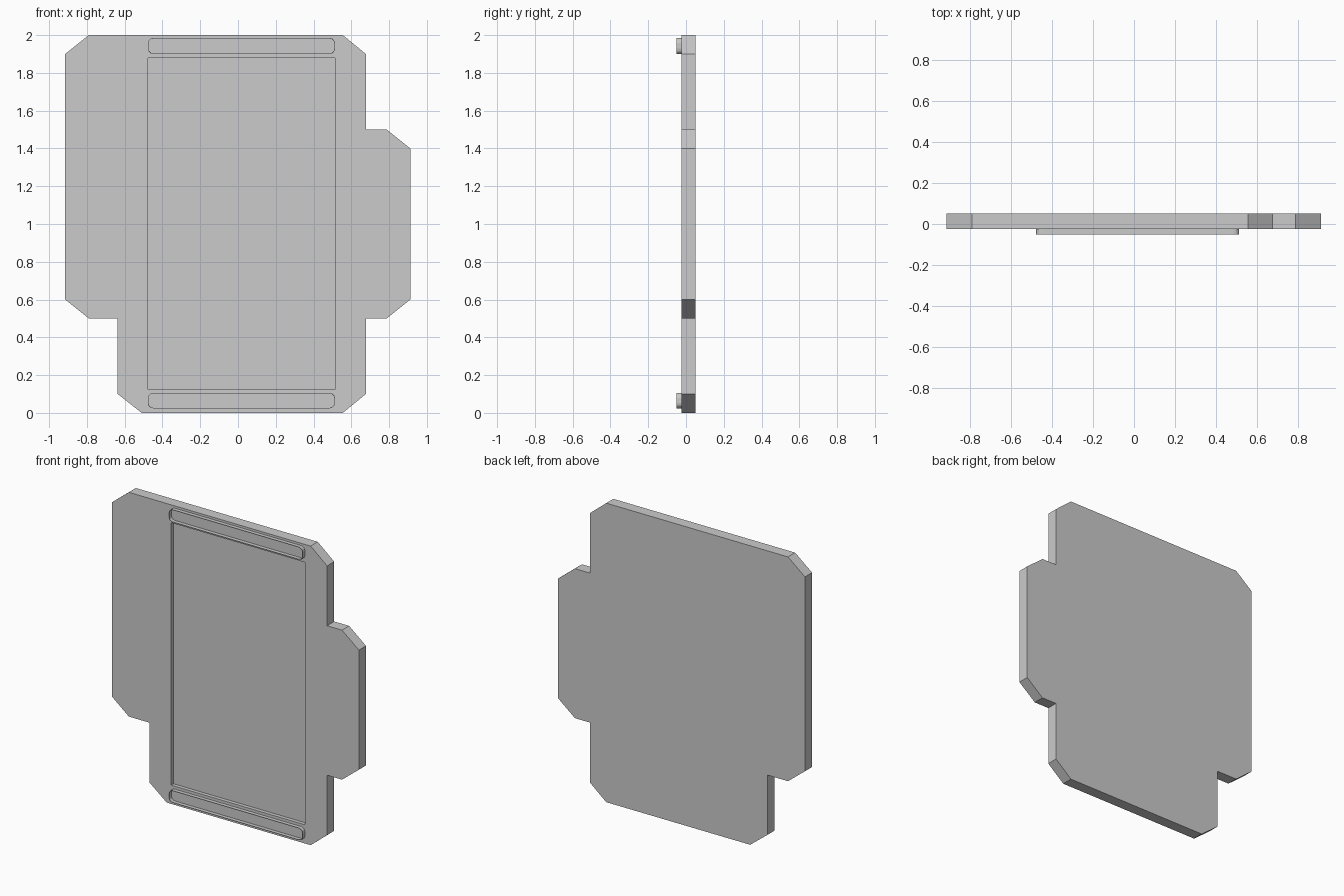
import bpy, bmesh, math

if "Cube" in bpy.data.objects:
    bpy.data.objects.remove(bpy.data.objects["Cube"])

FRONT, BACK, LIP, FLOOR = -0.025, 0.05, -0.05, 0.0


def finish(name, bm):
    me = bpy.data.meshes.new(name)
    bm.to_mesh(me)
    bm.free()
    ob = bpy.data.objects.new(name, me)
    bpy.context.collection.objects.link(ob)
    return ob


def prism(name, profile, y0, y1):
    """Extrude an x-z profile from y0 to y1."""
    bm = bmesh.new()
    face = bm.faces.new([bm.verts.new((x, y0, z)) for x, z in profile])
    new = bmesh.ops.extrude_face_region(bm, geom=[face])["geom"]
    for v in new:
        if isinstance(v, bmesh.types.BMVert):
            v.co.y = y1
    bmesh.ops.recalc_face_normals(bm, faces=bm.faces)
    return finish(name, bm)


def rounded(x0, x1, z0, z1, r, steps=3):
    corners = [(x1 - r, z1 - r), (x0 + r, z1 - r), (x0 + r, z0 + r), (x1 - r, z0 + r)]
    pts = []
    for i, (cx, cz) in enumerate(corners):
        for s in range(steps + 1):
            a = math.pi / 2 * (i + s / steps)
            pts.append((cx + r * math.cos(a), cz + r * math.sin(a)))
    return pts


def cut(target, cutter):
    mod = target.modifiers.new("cut", 'BOOLEAN')
    mod.operation = 'DIFFERENCE'
    mod.solver = 'EXACT'
    mod.object = cutter
    cutter.hide_render = True
    cutter.hide_set(True)


# Plate with stepped, clipped-corner outline
panel = prism("panel", [
    (-0.79, 2), (0.555, 2), (0.677, 1.9), (0.677, 1.5), (0.787, 1.5), (0.912, 1.4),
    (0.912, 0.6), (0.787, 0.5), (0.677, 0.5), (0.677, 0.1), (0.555, 0), (-0.51, 0),
    (-0.637, 0.1), (-0.637, 0.5), (-0.79, 0.5), (-0.915, 0.6), (-0.915, 1.9)], FRONT, BACK)

# Sunken rectangular field on the front
X0, X1 = -0.477, 0.513
cut(panel, prism("field_cutter", [(X0, 0.125), (X1, 0.125), (X1, 1.88), (X0, 1.88)], -0.1, FLOOR))

# Thin raised rims above and below the field
for name, z0, z1 in (("upper_rim", 1.9, 1.985), ("lower_rim", 0.024, 0.106)):
    bm = bmesh.new()
    loops = []
    for inset in (0.0, 0.003):
        pts = rounded(X0 + inset, X1 - inset, z0 + inset, z1 - inset, 0.028 - inset)
        loops.append([[bm.verts.new((x, y, z)) for x, z in pts] for y in (FRONT, LIP)])
    (ob_, of), (ib, if_) = loops
    n = len(of)
    for a, b in ((ob_, of), (of, if_), (if_, ib), (ib, ob_)):
        for i in range(n):
            j = (i + 1) % n
            bm.faces.new((a[i], a[j], b[j], b[i]))
    bmesh.ops.recalc_face_normals(bm, faces=bm.faces)
    finish(name, bm)
